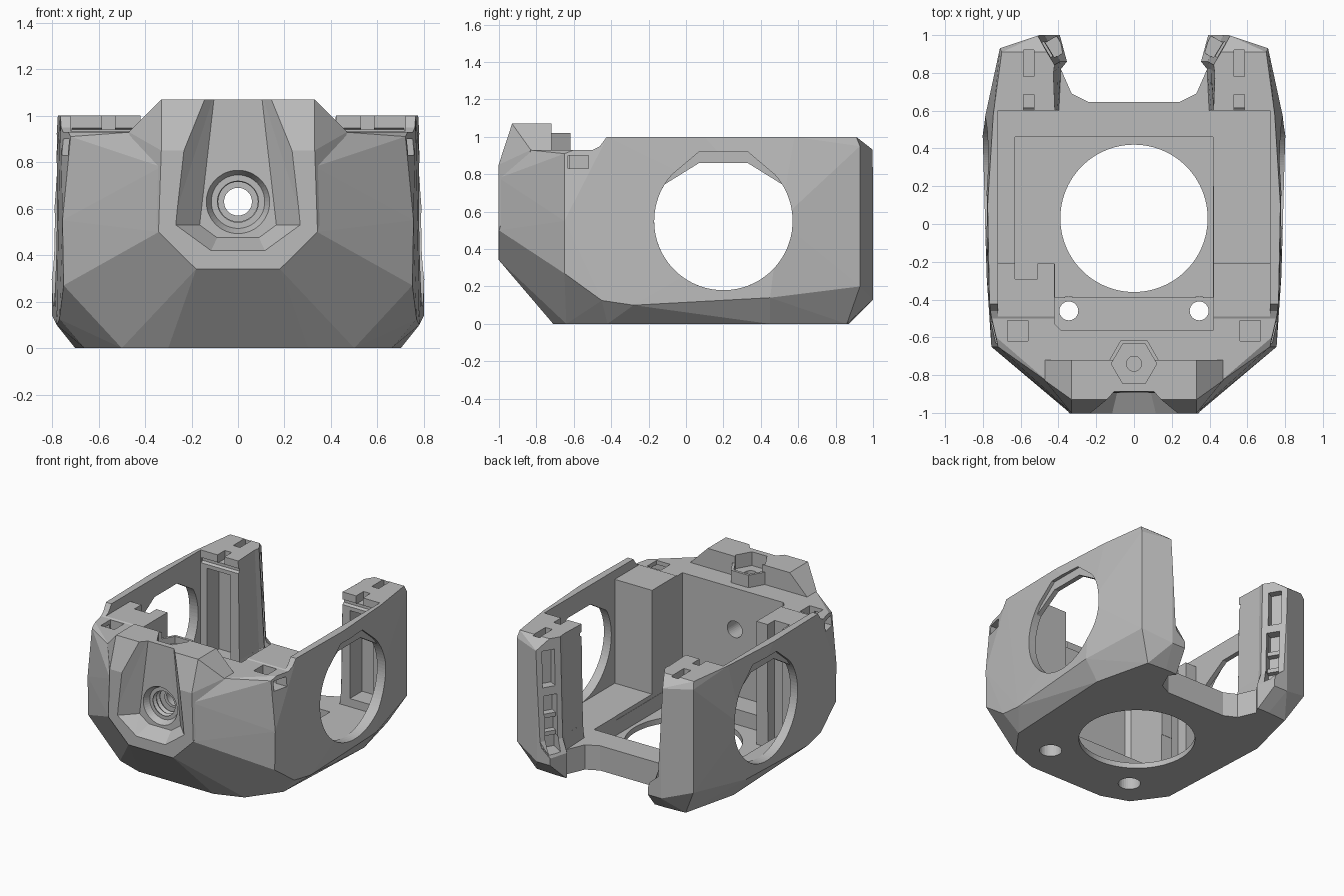
import bpy, bmesh, math
from mathutils import Matrix, Vector

cube = bpy.data.objects.get("Cube")
if cube:
    bpy.data.objects.remove(cube)

grey = bpy.data.materials.new("plain grey")
grey.use_nodes = True
tone = (0.5, 0.5, 0.5, 1)
grey.diffuse_color = tone
grey.node_tree.nodes["Principled BSDF"].inputs["Base Color"].default_value = tone


def finish(name, bm):
    bmesh.ops.recalc_face_normals(bm, faces=bm.faces)
    mesh = bpy.data.meshes.new(name)
    bm.to_mesh(mesh)
    bm.free()
    mesh.materials.append(grey)
    ob = bpy.data.objects.new(name, mesh)
    bpy.context.scene.collection.objects.link(ob)
    return ob


def hull(name, half):
    """Convex solid through points mirrored in x."""
    bm = bmesh.new()
    for x, y, z in half:
        for s in (1, -1):
            bm.verts.new((s * x, y, z))
    bmesh.ops.convex_hull(bm, input=bm.verts)
    loose = [v for v in bm.verts if not v.link_faces]
    bmesh.ops.delete(bm, geom=loose, context='VERTS')
    bmesh.ops.dissolve_limit(bm, angle_limit=0.01, verts=bm.verts, edges=bm.edges)
    bmesh.ops.triangulate(bm, faces=bm.faces)
    return finish(name, bm)


def loft(name, axis, low, high, a, b):
    """Solid between outline low at a and outline high at b, along an axis."""
    place = {'x': lambda u, v, w: (w, u, v),
             'y': lambda u, v, w: (u, w, v),
             'z': lambda u, v, w: (u, v, w)}[axis]
    bm = bmesh.new()
    r0 = [bm.verts.new(place(u, v, a)) for u, v in low]
    r1 = [bm.verts.new(place(u, v, b)) for u, v in high]
    bm.faces.new(r0)
    bm.faces.new(r1)
    n = len(r0)
    for i in range(n):
        j = (i + 1) % n
        bm.faces.new((r0[i], r0[j], r1[j], r1[i]))
    return finish(name, bm)


def prism(axis, outline, a, b):
    return loft("cutter", axis, outline, outline, a, b)


def ring(u, v, r, n=48):
    return [(u + r * math.cos(2 * math.pi * i / n),
             v + r * math.sin(2 * math.pi * i / n)) for i in range(n)]


def box(x0, x1, y0, y1, z0, z1):
    return prism('z', [(x0, y0), (x1, y0), (x1, y1), (x0, y1)], z0, z1)


def mirrored(half):
    return half + [(-x, y) for x, y in reversed(half)]


def combine(target, tool, op='DIFFERENCE'):
    mod = target.modifiers.new("bool", 'BOOLEAN')
    mod.operation, mod.solver, mod.object = op, 'EXACT', tool
    deps = bpy.context.evaluated_depsgraph_get()
    mesh = bpy.data.meshes.new_from_object(target.evaluated_get(deps))
    target.modifiers.clear()
    target.data = mesh
    bpy.data.objects.remove(tool)


# Faceted outer shell
body = hull("housing", [
    (0.30, -0.71, 0), (0.50, -0.64, 0), (0.66, -0.42, 0), (0.70, 0.45, 0),
    (0.60, 0.86, 0), (0.45, 0.87, 0),
    (0.75, -0.65, 0.27), (0.768, -0.45, 0.125), (0.78, -0.28, 0.10), (0.80, 0.45, 0.14),
    (0.71, 0.93, 0.2), (0.5, 1, 0.13), (0.42, 1, 0.13), (0.5, 1, 0.93), (0.42, 1, 0.93),
    (0.71, 0.93, 0.95), (0.70, 0.91, 1), (0.42, 0.91, 1), (0.745, 0.58, 1), (0.775, 0.1, 1),
    (0.803, 0.5, 0.55), (0.765, -0.42, 1), (0.72, -0.65, 0.91), (0.755, -0.65, 0.55),
    (0.45, -0.84, 0.93), (0.33, -1, 0.78), (0.34, -1, 0.5), (0.18, -1, 0.34)])

# Lowered shoulders at the front, sloping up into the side walls
combine(body, prism('x', [(-1.1, 0.93), (-0.5, 0.93), (-0.46, 0.95),
                          (-0.42, 1.005), (-0.42, 1.2), (-1.1, 1.2)], -1, 1))
combine(body, box(-0.72, 0.72, -0.7, -0.1, 0.935, 1.2))

# Raised front hood and hexagonal boss
combine(body, hull("hood", [
    (0.33, -0.93, 1.07), (0.33, -0.72, 1.07), (0.47, -0.83, 0.93), (0.47, -0.72, 0.93),
    (0.33, -1.002, 0.85), (0.342, -1.002, 0.5), (0.18, -1.002, 0.34),
    (0.33, -0.72, 0.6)]), 'UNION')
combine(body, prism('z', ring(0, -0.74, 0.142, 6), 0.7, 1.02), 'UNION')
combine(body, prism('z', ring(0, -0.74, 0.12, 6), 0.97, 1.2))
combine(body, prism('z', ring(0, -0.74, 0.04, 24), 0.86, 1.2))

# Tapered channel in the front with a stepped round bore
combine(body, hull("cutter", [
    (0.22, -1.02, 1.1), (0.285, -1.02, 0.53), (0.12, -1.02, 0.41),
    (0.10, -0.885, 1.1), (0.165, -0.895, 0.53), (0.09, -0.895, 0.475)]))
combine(body, loft("cutter", 'y', ring(0, 0.63, 0.14), ring(0, 0.63, 0.115), -0.9, -0.85))
for k in range(6):
    r0, r1 = (0.10, 0.085) if k % 2 else (0.085, 0.10)
    y = -0.855 + k * 0.02
    combine(body, loft("cutter", 'y', ring(0, 0.63, r0, 32), ring(0, 0.63, r1, 32),
                       y, y + 0.021))
combine(body, prism('y', ring(0, 0.63, 0.06, 32), -0.9, -0.5))

# Open interior: front chamber, wide bay, then the sunken thin floor with side slot
combine(body, prism('z', [(-0.42, 0.2), (-0.42, -0.53), (-0.39, -0.56),
                          (0.42, -0.56), (0.42, 0.2)], 0.15, 1.3))
combine(body, box(-0.72, 0.72, -0.21, 0.60, 0.18, 1.3))
combine(body, prism('z', [(-0.63, 0.46), (-0.63, -0.29), (-0.51, -0.29), (-0.51, -0.212),
                          (-0.418, -0.212), (-0.418, -0.39), (0.418, -0.39),
                          (0.418, 0.46)], 0.04, 0.3))
combine(body, box(-0.63, -0.51, -0.29, -0.15, 0.25, 1.3))

# Rear opening between the two posts, flaring into a foot at the bottom of each
foot = mirrored([(0.40, 0.55), (0.387, 0.82), (0.355, 0.86), (0.42, 1.1)])
shin = mirrored([(0.41, 0.55), (0.405, 0.82), (0.39, 0.86), (0.535, 1.1)])
crown = mirrored([(0.42, 0.55), (0.43, 0.80), (0.425, 0.84), (0.58, 1.1)])
combine(body, loft("cutter", 'z', foot, shin, 0.18, 0.28))
combine(body, loft("cutter", 'z', shin, crown, 0.279, 1.1))
combine(body, prism('z', mirrored([(0.24, 0.645), (0.33, 0.69), (0.387, 0.82),
                                   (0.355, 0.86), (0.42, 1.1)]), -0.1, 0.24))

# Round openings in the floor, the small ones counterbored from below
combine(body, prism('z', ring(0, 0.03, 0.39, 96), -0.1, 0.4))
for s in (1, -1):
    combine(body, prism('z', ring(s * 0.345, -0.46, 0.05, 32), -0.1, 0.4))
    combine(body, prism('z', ring(s * 0.345, -0.46, 0.075, 32), -0.1, 0.1))


def side_outline(top, open_angle):
    """Circle whose upper part runs straight up to a short flat top."""
    sweep = 180 + 2 * open_angle
    arc = [math.radians(180 - open_angle + sweep * i / 60) for i in range(61)]
    pts = [(0.2 + 0.37 * math.cos(a), 0.55 + 0.37 * math.sin(a)) for a in arc]
    return pts + [(0.33, top), (0.07, top)]


for s in (1, -1):
    # Flat-topped round windows in the side walls
    combine(body, prism('x', side_outline(0.86, 32), s * 0.70, s * 0.9))
    combine(body, prism('x', side_outline(0.92, 42), s * 0.755, s * 0.9))

    # Shoulder pockets open to the side
    combine(body, box(s * 0.56, s * 0.67, -0.62, -0.51, 0.83, 1.1))
    combine(body, box(s * 0.6, s * 0.9, -0.63, -0.52, 0.83, 0.9))

    # Post details: top slots, front hollow and front lip
    combine(body, box(s * 0.53, s * 0.585, 0.78, 0.92, 0.95, 1.1))
    combine(body, box(s * 0.53, s * 0.585, 0.58, 0.685, 0.94, 1.1))
    combine(body, box(s * 0.48, s * 0.67, 0.55, 0.74, 0.24, 0.88))
    combine(body, prism('x', [(0.59, 0.9), (0.615, 0.92), (0.615, 0.94), (0.59, 0.95)],
                        s * 0.36, s * 0.715))

    # Ribbed pocket and tall slot on the inner rear face of each post
    for z0, z1, depth in ((0.2, 0.6, 0.025), (0.2, 0.3, 0.07), (0.33, 0.43, 0.07),
                          (0.46, 0.6, 0.07), (0.66, 0.92, 0.06)):
        lean = 0.04 * ((z0 + z1) / 2 - 0.28) / 0.8
        slot = box(-0.06, depth, -0.045, 0.045, z0, z1)
        slot.data.transform(Matrix.Translation(Vector((s * (0.432 + lean), 0.925, 0)))
                            @ Matrix.Rotation(-s * 0.54, 4, 'Z')
                            @ Matrix.Scale(s, 4, Vector((1, 0, 0))))
        if s < 0:
            slot.data.flip_normals()
        combine(body, slot)

# Keep the facets flat
for p in body.data.polygons:
    p.use_smooth = False
    p.material_index = 0
